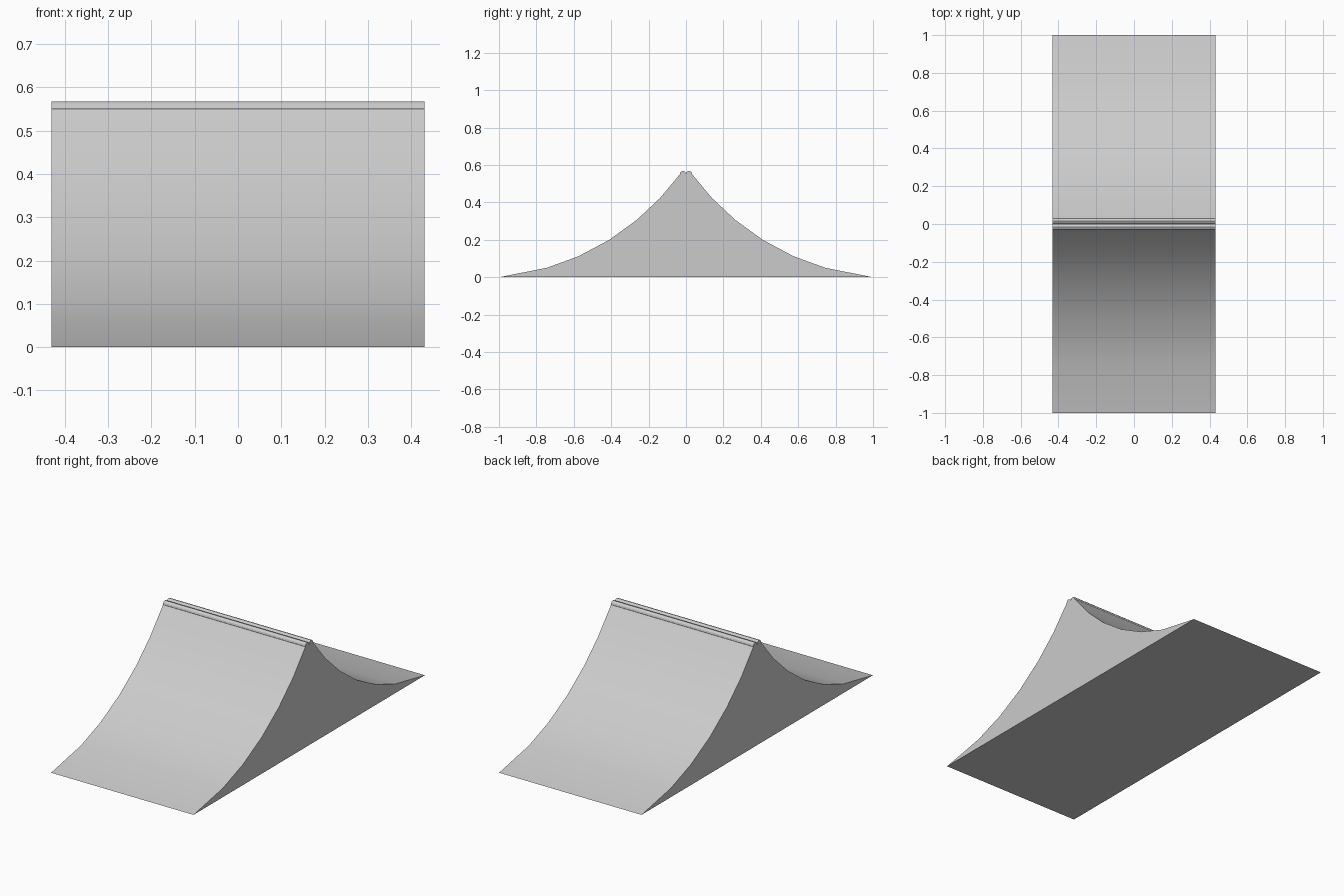
import bpy, bmesh, math

if "Cube" in bpy.data.objects:
    bpy.data.objects.remove(bpy.data.objects["Cube"])

HALF_W = 0.431  # half width along x


def material(name, rgb):
    m = bpy.data.materials.new(name)
    m.diffuse_color = (*rgb, 1)
    m.use_nodes = True
    m.node_tree.nodes["Principled BSDF"].inputs["Base Color"].default_value = m.diffuse_color
    return m


grey = material("light grey", (0.6, 0.6, 0.6))


def extrude_profile(name, points):
    """Closed (y, z) profile swept across the full width."""
    bm = bmesh.new()
    face = bm.faces.new([bm.verts.new((-HALF_W, y, z)) for y, z in points])
    swept = bmesh.ops.extrude_face_region(bm, geom=[face])
    verts = [g for g in swept["geom"] if isinstance(g, bmesh.types.BMVert)]
    bmesh.ops.translate(bm, verts=verts, vec=(2 * HALF_W, 0, 0))
    bmesh.ops.recalc_face_normals(bm, faces=bm.faces)
    mesh = bpy.data.meshes.new(name)
    bm.to_mesh(mesh)
    bm.free()
    mesh.materials.append(grey)
    obj = bpy.data.objects.new(name, mesh)
    bpy.context.collection.objects.link(obj)
    bpy.ops.object.select_all(action="DESELECT")
    obj.select_set(True)
    bpy.context.view_layer.objects.active = obj
    bpy.ops.object.shade_smooth_by_angle(angle=math.radians(30))
    return obj


# Ramp body: concave curve rising from each end to a narrow ridge
curve = [(1.0, 0.0), (0.745, 0.05), (0.575, 0.112), (0.41, 0.2),
         (0.265, 0.305), (0.14, 0.422), (0.033, 0.55)]
extrude_profile("spine_ramp", curve + [(-y, z) for y, z in reversed(curve)])

# Pair of round edge pipes along the ridge
R = 0.016
for side, label in ((-1, "front"), (1, "back")):
    ring = [(side * 0.0165 + R * math.cos(a), 0.552 + R * math.sin(a))
            for a in (math.tau * i / 12 for i in range(12))]
    extrude_profile(label + "_coping", ring)
